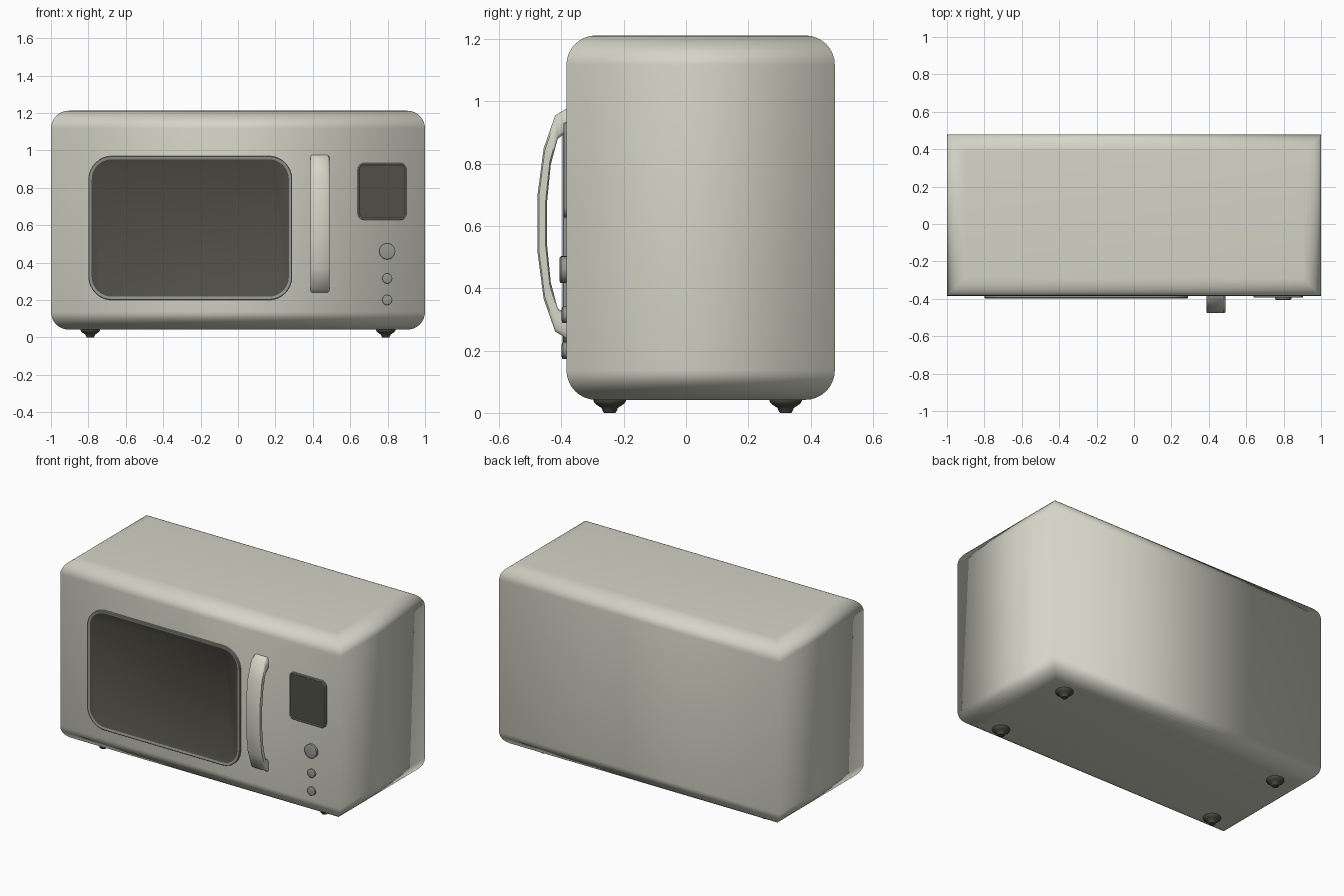
import bpy, bmesh, math

if "Cube" in bpy.data.objects:
    bpy.data.objects.remove(bpy.data.objects["Cube"])


def material(name, rgb):
    m = bpy.data.materials.new(name)
    m.diffuse_color = (*rgb, 1)
    m.use_nodes = True
    m.node_tree.nodes["Principled BSDF"].inputs["Base Color"].default_value = m.diffuse_color
    return m


CREAM = material("cream enamel", (0.66, 0.66, 0.57))
GREY = material("grey trim", (0.30, 0.30, 0.28))
GLASS = material("dark glass", (0.082, 0.079, 0.062))
RUBBER = material("dark rubber", (0.07, 0.068, 0.055))
FRONT = -0.384


def loft(name, rings, mats, sharp=35, cap_mat=0):
    """Join equal-length closed rings with quads and cap both ends."""
    bm = bmesh.new()
    vs = [[bm.verts.new(p) for p in r] for r in rings]
    n = len(rings[0])
    for a, b in zip(vs, vs[1:]):
        for i in range(n):
            j = (i + 1) % n
            bm.faces.new((a[i], a[j], b[j], b[i]))
    bm.faces.new(vs[0][::-1])
    bm.faces.new(vs[-1]).material_index = cap_mat
    bmesh.ops.recalc_face_normals(bm, faces=bm.faces)
    me = bpy.data.meshes.new(name)
    bm.to_mesh(me)
    bm.free()
    for m in mats:
        me.materials.append(m)
    for p in me.polygons:
        p.use_smooth = True
    me.set_sharp_from_angle(angle=math.radians(sharp))
    ob = bpy.data.objects.new(name, me)
    bpy.context.collection.objects.link(ob)
    return ob


def rounded(x0, x1, z0, z1, r, y, inset=0.0, seg=8):
    """Rounded rectangle facing the front."""
    x0, x1, z0, z1, r = x0 + inset, x1 - inset, z0 + inset, z1 - inset, r - inset
    pts = []
    for k, (cx, cz) in enumerate([(x1 - r, z1 - r), (x0 + r, z1 - r),
                                  (x0 + r, z0 + r), (x1 - r, z0 + r)]):
        for i in range(seg + 1):
            a = math.pi / 2 * (k + i / seg)
            pts.append((cx + r * math.cos(a), y, cz + r * math.sin(a)))
    return pts


def circle(c, r, axis, n=24):
    pts = []
    for i in range(n):
        u, v = r * math.cos(2 * math.pi * i / n), r * math.sin(2 * math.pi * i / n)
        pts.append((c[0] + u, c[1], c[2] + v) if axis == "y" else (c[0] + u, c[1] + v, c[2]))
    return pts


# Body: upright corners mitred, top and bottom edges rounded
R, SEG, Z0, Z1 = 0.095, 8, 0.042, 1.212
arc = [(R * (1 - math.sin(math.pi / 2 * i / SEG)), R * (1 - math.cos(math.pi / 2 * i / SEG)))
       for i in range(SEG + 1)]
profile = [(d, Z0 + h) for d, h in arc[::-1]]
profile = [(R * (1 - math.cos(math.pi / 2 * i / SEG)), Z0 + R * (1 - math.sin(math.pi / 2 * i / SEG)))
           for i in range(SEG, -1, -1)]
profile += [(d, Z0 + Z1 - z) for d, z in profile[::-1]]
rings = [[(-1 + d, FRONT + d, z), (1 - d, FRONT + d, z),
          (1 - d, 0.478 - d, z), (-1 + d, 0.478 - d, z)] for d, z in profile]
loft("body", rings, [CREAM], sharp=180)


# Door window and display: thin frame with slightly sunk glass
def panel(name, x0, x1, z0, z1, r, depth, border):
    y = FRONT - depth
    steps = [(FRONT + 0.01, 0), (y + 0.003, 0), (y, 0.003), (y, border * 0.75), (y + 0.003, border)]
    loft(name, [rounded(x0, x1, z0, z1, r, yy, i) for yy, i in steps], [GREY, GLASS], cap_mat=1)


panel("door_window", -0.80, 0.29, 0.20, 0.97, 0.125, 0.013, 0.018)
panel("display", 0.64, 0.903, 0.628, 0.933, 0.035, 0.010, 0.010)

# Knob and buttons
for name, z, r, d in [("dial", 0.46, 0.043, 0.022), ("upper_button", 0.315, 0.027, 0.015),
                      ("lower_button", 0.20, 0.027, 0.015)]:
    y = FRONT - d
    steps = [(FRONT + 0.01, r), (y + 0.004, r), (y + 0.001, r - 0.003), (y, r - 0.007)]
    loft(name, [circle((0.798, yy, z), rr, "y") for yy, rr in steps], [GREY])

# Bowed handle: outer and inner curves, upper half mirrored about its middle
ZM = 0.608
outer = [(-0.375, 0.374), (-0.42, 0.347), (-0.457, 0.242), (-0.477, 0.09)]
inner = [(-0.375, 0.300), (-0.412, 0.272), (-0.434, 0.190), (-0.446, 0.07)]
pairs = list(zip(outer, inner))
pairs += [((a[0], -a[1]), (b[0], -b[1])) for a, b in pairs[::-1]]
X0, X1, E = 0.387, 0.488, 0.008
rings = []
for (yo, zo), (yi, zi) in pairs:
    def at(x, t):
        return (x, yo + (yi - yo) * t, ZM + zo + (zi - zo) * t)
    rings.append([at(X0 + E, 0), at(X1 - E, 0), at(X1, 0.15), at(X1, 0.85),
                  at(X1 - E, 1), at(X0 + E, 1), at(X0, 0.85), at(X0, 0.15)])
loft("handle", rings, [CREAM], sharp=50)

# Stepped feet
foot = [(0.055, 0.052), (0.038, 0.052), (0.030, 0.047), (0.022, 0.036),
        (0.016, 0.026), (0.005, 0.022), (0.0, 0.018)]
for side, x in (("left", -0.79), ("right", 0.79)):
    for end, y in (("front", -0.245), ("back", 0.32)):
        loft(f"{end}_{side}_foot", [circle((x, y, z), r, "z") for z, r in foot], [RUBBER], sharp=50)
